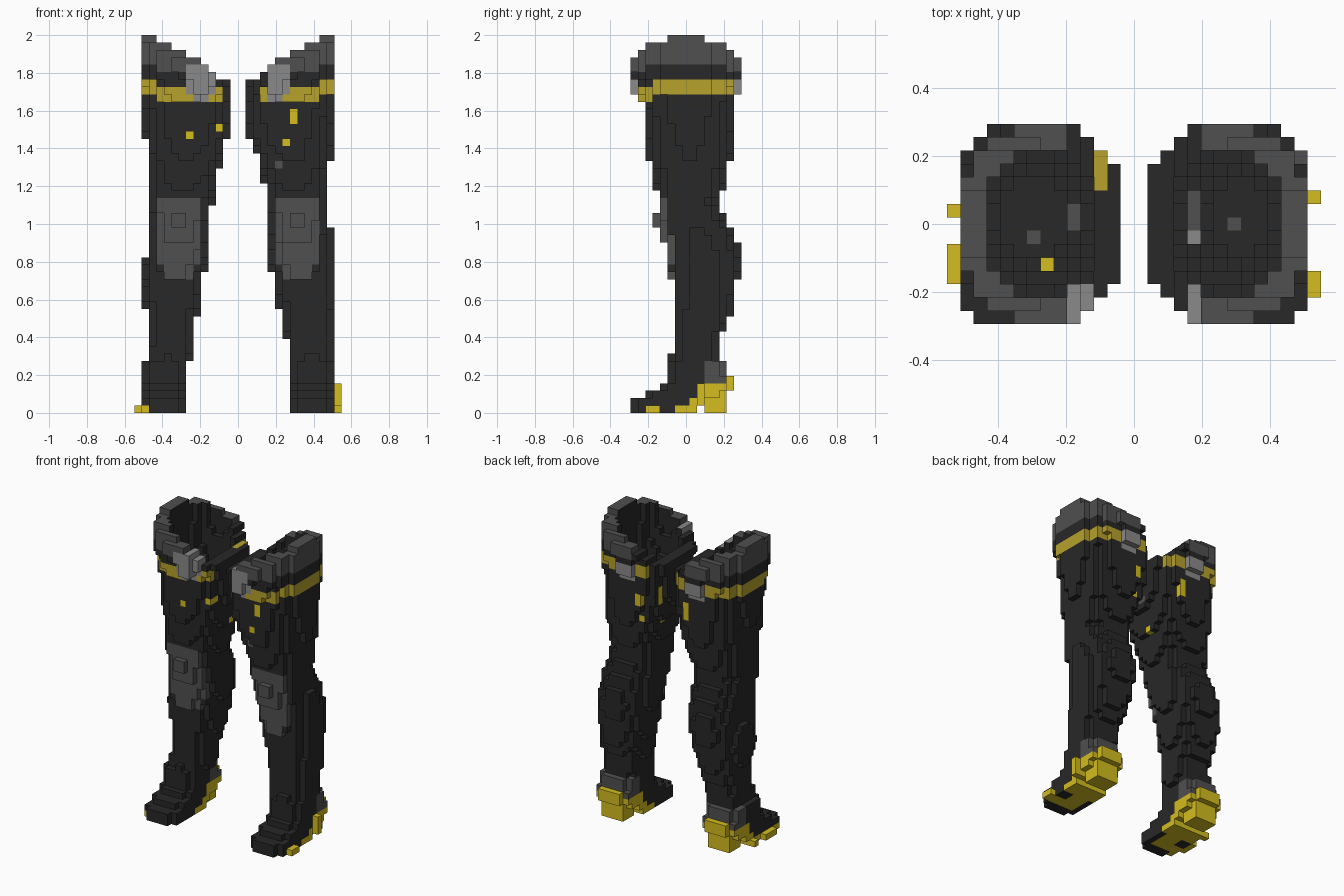
import bpy, bmesh
from mathutils import Vector

cube = bpy.data.objects.get("Cube")
if cube:
    bpy.data.objects.remove(cube, do_unlink=True)

V = 2 / 51          # edge of one block


def material(name, rgb):
    m = bpy.data.materials.new(name)
    m.use_nodes = True
    m.diffuse_color = (*rgb, 1)
    bsdf = m.node_tree.nodes["Principled BSDF"]
    bsdf.inputs["Base Color"].default_value = (*rgb, 1)
    bsdf.inputs["Roughness"].default_value = 0.8
    return m


BLACK = material("black fabric", (0.021, 0.021, 0.021))
GREY = material("dark grey", (0.08, 0.08, 0.08))
LIGHT = material("light grey", (0.255, 0.255, 0.255))
BAND = material("dull gold", (0.47, 0.36, 0.025))
GOLD = material("bright gold", (0.66, 0.51, 0.014))

# Part name -> material
PARTS = {"stocking": BLACK, "lining": BLACK, "collar": GREY, "garter_band": BAND,
         "clasps": LIGHT, "knee_pad": GREY, "shoe_sole_and_heel": GOLD,
         "heel_counter": GREY, "studs": GOLD, "grey_studs": GREY, "light_stud": LIGHT}

# Leg outline in blocks: (below this layer, edge position), from the top down
FRONT = [(51, -7.5), (45, -6.5), (42, -5.5), (34, -4.5), (30, -3.5),
         (23, -2.5), (18, -1.5), (8, -2.5)]
BACK = [(51, 7.5), (45, 6.5), (34, 5.5), (30, 4.5), (27, 5.5), (25, 6.5),
        (23, 7.5), (18, 6.5), (13, 5.5), (11, 4.5)]
OUTER = {"right": [(51, 13), (37, 12), (21, 13), (14, 12), (7, 13)],
         "left": [(51, 13), (34, 12), (25, 13)]}
INNER = {"right": [(51, 1), (37, 2), (33, 3), (28, 4), (19, 5), (13, 6), (7, 7)],
         "left": [(51, 1), (37, 2), (35, 3), (31, 4), (19, 5), (14, 6), (10, 7)]}
# Foot layers: front and back edge
FOOT = [(-7.5, 5.5), (-7.5, 5.5), (-5.5, 5.5), (-3.5, 6.5), (-2.5, 6.5),
        (-2.5, 5.5), (-2.5, 5.5)]
# Welt pieces along the outer edge of the sole (y)
WELT = {"right": (-4, -3, -2, 1), "left": (-5, -4)}
# Studs on the front and back (column, layer) and on the inner thigh (y, layer)
FRONT_STUDS = {"right": [(6, 37), (2, 38)], "left": [(7, 39), (7, 40), (6, 36)]}
BACK_STUDS = {"right": [(4, 40), (4, 39), (4, 38)],
              "left": [(4, 38), (4, 39), (4, 35)]}
INNER_STUDS = {"right": [(-3, 38), (1, 33)],
               "left": [(4, 38), (4, 39), (4, 40), (2, 34)]}
# Pieces at the bottom of the opening (column, y, part)
FLOOR_STUDS = {"right": [(4, 0, "grey_studs"), (4, 1, "grey_studs"), (7, -1, "grey_studs")],
               "left": [(4, -1, "light_stud"), (4, 0, "grey_studs"), (4, 1, "grey_studs"),
                        (4, 2, "grey_studs"), (7, 0, "grey_studs")]}


def edge(table, k):
    """Outline position at a layer, eased through the middle of every step."""
    nodes = []
    for i, (top, v) in enumerate(table):
        bottom = table[i + 1][0] if i + 1 < len(table) else 0
        above = table[i - 1][1] if i else v
        nodes += [(top, (v + above) / 2), ((top + bottom) / 2, v)]
    nodes.append((0, table[-1][1]))
    z = k + 0.5
    for (z1, v1), (z0, v0) in zip(nodes, nodes[1:]):
        if z0 <= z <= z1:
            return v0 + (v1 - v0) * (z - z0) / (z1 - z0)


def oval(a, j, x0, x1, y0, y1, p):
    """Inside test for a rounded box section."""
    dx = abs(a - (x0 + x1) / 2) / ((x1 - x0) / 2)
    dy = abs(j - (y0 + y1) / 2) / ((y1 - y0) / 2)
    return dx ** p + dy ** p <= 1


def rim(a, j):
    """Top layer of the slanted opening."""
    by_x = next(t for lim, t in ((11, 51), (8.6, 50), (7, 49), (5, 48), (4, 47), (3, 46), (0, 45))
                if a > lim)
    by_y = next(t for lim, t in ((2, 51), (5, 50), (6, 49), (9, 48)) if abs(j) <= lim)
    return min(by_x, by_y)


def is_clasp(a, j, k, side):
    if j <= -5:         # tall front clasp
        lo = 4 if side == "left" or k in (42, 46) else 3
        return 42 <= k <= 46 and lo < a < (6 if k == 42 else 7)
    return j >= 5 and 5 < a < 8 and 42 <= k <= 44


def part_of(a, j, k, side):
    """Which part a block belongs to."""
    if k < 7:
        if k == 0 and j > -6 and (a > 8 or j > -2) and not (-4 < j < -1 and 11 < a < 13):
            return "shoe_sole_and_heel"
        if (k <= 1 and j >= 1) or (k <= 3 and j >= 2) or (k == 4 and j >= 6):
            return "shoe_sole_and_heel"
        return "heel_counter" if k >= 4 and j >= 3 else "stocking"
    if 18 <= k < 29 and j < 0 and abs(a - 8) < (2 if k < 20 else 3):
        return "knee_pad"
    if is_clasp(a, j, k, side):
        return "clasps"
    # collar dips towards the inside, the band only at the front
    if k >= (47 if a > 11 else 46) and a > 5:
        return "collar"
    low = 42 if a < 11 and j < 3 else 43
    if low <= k < low + 2 and a > (3 if side == "left" else 2):
        return "garter_band"
    return "stocking"


def leg_blocks(side):
    """Blocks of one leg and the empty cells of its opening."""
    blocks, hollow = {}, set()
    for k in range(51):
        x0, x1 = edge(INNER[side], k), edge(OUTER[side], k)
        y0, y1 = edge(FRONT, k), edge(BACK, k)
        for n in range(14):
            a = n + 0.5
            # thigh is rounder outside, flatter inside
            p = 2.5 if k <= 30 else 2.3 if a > (x0 + x1) / 2 else 2.9
            for j in range(-7, 8):
                solid = k > 2 and k < rim(a, j) and oval(a, j, x0, x1, y0, y1, p)
                # deep opening inside the thigh
                if k >= 30 and oval(a, j, x0 + 2, x1 - 2, y0 + 2, y1 - 2, p):
                    solid = False
                    hollow.add((n, j, k))
                # foot, with a narrow heel tip and a gap under the arch
                if k < len(FOOT) and oval(a, j, 7, 13, *FOOT[k], 3.2):
                    solid = not (k < 2 and j >= 3 and not 8 < a < 12)
                if k == 0 and j == 2:
                    solid = False
                # welt
                if k == 0 and n == 13 and j in WELT[side]:
                    solid = True
                # knee cap bulge and clasp bulges
                if (25 <= k < 27 and j == -4 and 7 < a < 9) or \
                        (23 <= k < 28 and j == -3 and 6 < a < 10):
                    solid = True
                if abs(j) == 7 and 4 < a < (6 if j < 0 else 8) and k >= 43 \
                        and is_clasp(a, j, k, side):
                    solid = True
                if solid:
                    blocks[n, j, k] = part_of(a, j, k, side)
    # studs replace the outermost block
    for studs, pick in ((FRONT_STUDS, min), (BACK_STUDS, max)):
        for n, k in studs[side]:
            blocks[n, pick(b[1] for b in blocks if b[0] == n and b[2] == k), k] = "studs"
    for j, k in INNER_STUDS[side]:
        blocks[min(b[0] for b in blocks if b[1] == j and b[2] == k), j, k] = "studs"
    for n, j, part in FLOOR_STUDS[side]:
        blocks[n, j, max(b[2] for b in blocks if b[0] == n and b[1] == j)] = part
    if side == "left":
        blocks[5, min(b[1] for b in blocks if b[0] == 5 and b[2] == 33), 33] = "grey_studs"
        # raised side of the heel
        blocks.update({(13, 2, k): "shoe_sole_and_heel" for k in (1, 2, 3)})
    else:
        for j in (0, 1):
            blocks[min(b[0] for b in blocks if b[1] == j and b[2] == 38), j, 38] = "grey_studs"
        # one stud reaches through the wall; toe corner of the welt
        blocks.update({(6, -4, 37): "studs", (6, -3, 37): "studs",
                       (12, -6, 0): "shoe_sole_and_heel"})
    return blocks, hollow


DIRS = [Vector(d) for d in ((1, 0, 0), (-1, 0, 0), (0, 1, 0), (0, -1, 0), (0, 0, 1), (0, 0, -1))]


def visible_sides(blocks, hollow, s):
    """Exposed block sides grouped by part; s is -1 for right, 1 for left."""
    sides = {part: [] for part in PARTS}
    for (n, j, k), part in blocks.items():
        c = Vector((s * (n + 0.5), j, k + 0.5))
        for d in DIRS:
            beside = (n + int(s * d.x), j + int(d.y), k + int(d.z))
            if beside not in blocks:
                inside = beside in hollow and "stud" not in part
                sides["lining" if inside else part].append((c, d))
    return sides


def build_part(name, mat, sides):
    bm = bmesh.new()
    corners = {}

    def corner(p):
        key = tuple(round(c * 2) for c in p)
        if key not in corners:
            corners[key] = bm.verts.new(p * V)
        return corners[key]

    for c, d in sides:
        u = Vector((d.y, d.z, d.x))
        w = d.cross(u)
        bm.faces.new([corner(c + (d + u * p + w * q) / 2)
                      for p, q in ((-1, -1), (1, -1), (1, 1), (-1, 1))])
    me = bpy.data.meshes.new(name)
    bm.to_mesh(me)
    bm.free()
    me.materials.append(mat)
    bpy.context.collection.objects.link(bpy.data.objects.new(name, me))


for side, s in (("right", -1), ("left", 1)):
    for part, sides in visible_sides(*leg_blocks(side), s).items():
        if sides:
            build_part(f"{side}_{part}", PARTS[part], sides)
